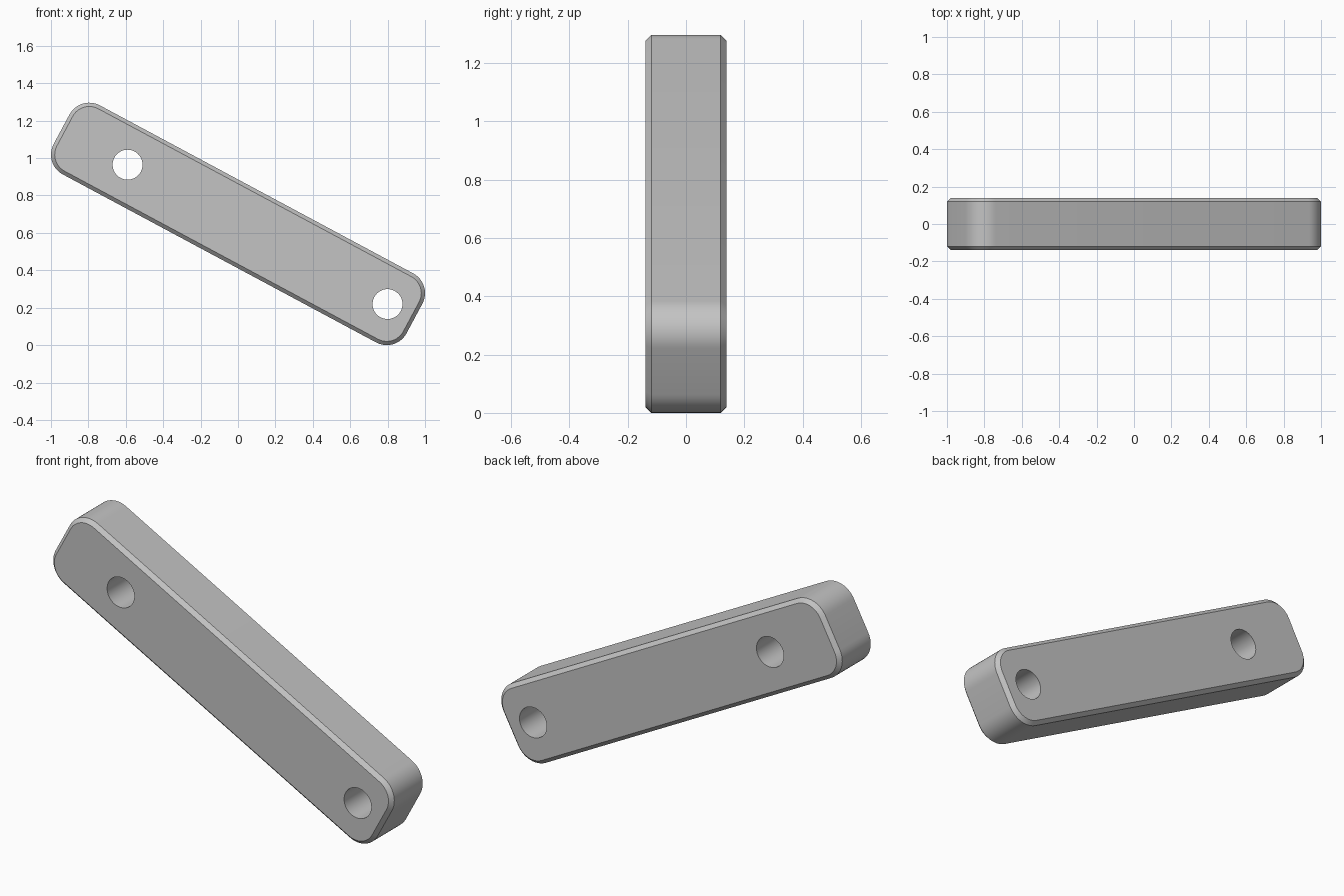
import bpy, bmesh, math
from mathutils import Matrix

LENGTH, WIDTH, DEPTH = 2.141, 0.419, 0.278
CORNER, CHAMFER = 0.12, 0.02
HOLE_RADIUS = 0.08
HOLES = (-0.67, 0.907)          # positions along the bar
TILT = math.radians(28.2)
MID_HEIGHT = 0.648

if "Cube" in bpy.data.objects:
    bpy.data.objects.remove(bpy.data.objects["Cube"], do_unlink=True)

grey = bpy.data.materials.new("plain grey")
grey.use_nodes = True
colour = (0.55, 0.55, 0.55, 1)
grey.diffuse_color = colour
grey.node_tree.nodes["Principled BSDF"].inputs["Base Color"].default_value = colour


def add_object(name, bm):
    mesh = bpy.data.meshes.new(name)
    bm.to_mesh(mesh)
    bm.free()
    mesh.materials.append(grey)
    obj = bpy.data.objects.new(name, mesh)
    bpy.context.collection.objects.link(obj)
    return obj


# Bar: box with rounded ends and chamfered front and back rims
bm = bmesh.new()
bmesh.ops.create_cube(bm, size=1)
bmesh.ops.scale(bm, vec=(LENGTH, DEPTH, WIDTH), verts=bm.verts)
corners = [e for e in bm.edges if abs(e.verts[0].co.y - e.verts[1].co.y) > 0.1]
bmesh.ops.bevel(bm, geom=corners, offset=CORNER, offset_type='OFFSET',
                segments=12, profile=0.5, affect='EDGES')
rims = [e for e in bm.edges if abs(e.verts[0].co.y - e.verts[1].co.y) < 0.001]
bmesh.ops.bevel(bm, geom=rims, offset=CHAMFER, offset_type='OFFSET',
                segments=1, affect='EDGES')
bmesh.ops.recalc_face_normals(bm, faces=bm.faces)
bar = add_object("bar", bm)

# Two round through holes
bm = bmesh.new()
for x in HOLES:
    place = Matrix.Translation((x, 0, 0)) @ Matrix.Rotation(math.pi / 2, 4, 'X')
    bmesh.ops.create_cone(bm, cap_ends=True, segments=48, radius1=HOLE_RADIUS,
                          radius2=HOLE_RADIUS, depth=DEPTH * 2, matrix=place)
cutter = add_object("hole_cutter", bm)
cutter.hide_render = True

cut = bar.modifiers.new("holes", 'BOOLEAN')
cut.operation = 'DIFFERENCE'
cut.solver = 'EXACT'
cut.object = cutter
bpy.ops.object.select_all(action='DESELECT')
bar.select_set(True)
bpy.context.view_layer.objects.active = bar
bpy.ops.object.modifier_apply(modifier=cut.name)
bpy.data.objects.remove(cutter, do_unlink=True)

# Tilt the bar and smooth the rounded surfaces
bar.data.transform(Matrix.Translation((0, 0, MID_HEIGHT)) @ Matrix.Rotation(TILT, 4, 'Y'))
bpy.ops.object.shade_smooth_by_angle(angle=math.radians(30))
